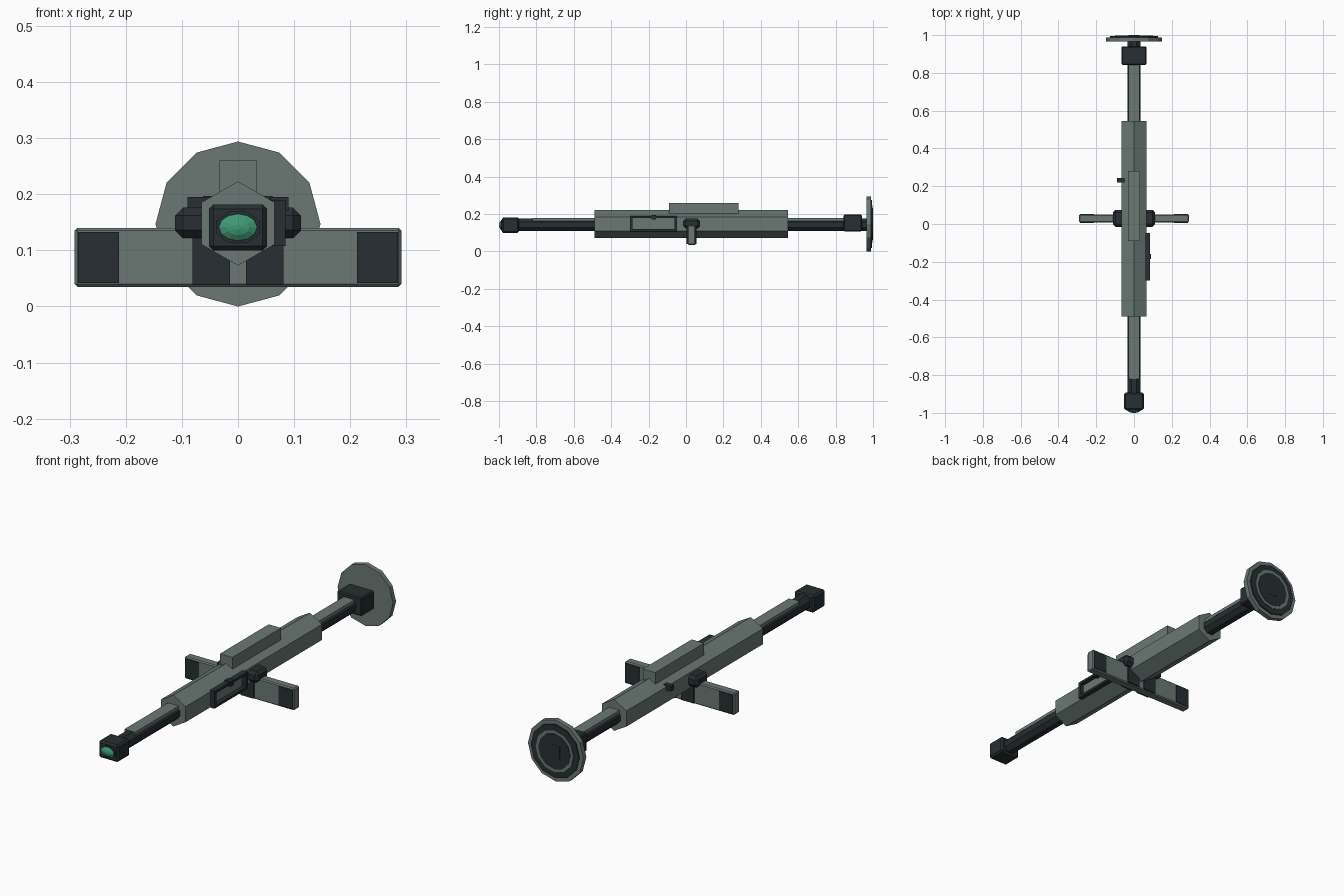
import bpy, bmesh, math
from mathutils import Matrix, Vector

if "Cube" in bpy.data.objects:
    bpy.data.objects.remove(bpy.data.objects["Cube"])


def mat(name, c):
    m = bpy.data.materials.new(name)
    m.diffuse_color = (*c, 1)
    m.use_nodes = True
    m.node_tree.nodes["Principled BSDF"].inputs["Base Color"].default_value = m.diffuse_color
    return m


GREY = mat("grey_green", (0.145, 0.19, 0.175))
DARK = mat("charcoal", (0.02, 0.028, 0.032))
GREEN = mat("lens_green", (0.05, 0.32, 0.18))


def finish(name, bm, m):
    bmesh.ops.recalc_face_normals(bm, faces=bm.faces)
    me = bpy.data.meshes.new(name)
    bm.to_mesh(me)
    bm.free()
    me.materials.append(m)
    ob = bpy.data.objects.new(name, me)
    bpy.context.collection.objects.link(ob)
    return ob


def box(name, x, y, z, m, bevel=0.0):
    bm = bmesh.new()
    lo, hi = Vector((x[0], y[0], z[0])), Vector((x[1], y[1], z[1]))
    bmesh.ops.create_cube(bm, size=1, matrix=Matrix.Translation((lo + hi) / 2) @ Matrix.Diagonal((*(hi - lo), 1)))
    if bevel:
        bmesh.ops.bevel(bm, geom=bm.edges[:], offset=bevel, segments=1, affect='EDGES')
    return finish(name, bm, m)


def lathe(name, rings, z, n, m, phase=0.0, squash=1.0):
    """Loft n-gon rings (y, radius) along y, with end caps."""
    bm = bmesh.new()
    loops = []
    for y, r in rings:
        angles = [math.tau * i / n + phase for i in range(n)]
        loops.append([bm.verts.new((r * math.sin(a), y, z + r * squash * math.cos(a))) for a in angles])
    for a, b in zip(loops, loops[1:]):
        for i in range(n):
            bm.faces.new((a[i], a[(i + 1) % n], b[(i + 1) % n], b[i]))
    bm.faces.new(loops[0])
    bm.faces.new(loops[-1])
    return finish(name, bm, m)


# Main hexagonal body and top housing
lathe("body", [(-0.49, 0.075), (0.545, 0.075)], 0.148, 6, GREY)
box("top_housing", (-0.033, 0.033), (-0.09, 0.28), (0.17, 0.26), GREY)

# Front and rear tubes with their upper covers
P8 = math.pi / 8
lathe("front_tube", [(-0.9, 0.037), (-0.45, 0.037)], 0.143, 8, DARK, P8)
lathe("rear_tube", [(0.5, 0.037), (0.97, 0.037)], 0.143, 8, DARK, P8)
box("front_tube_cover", (-0.028, 0.028), (-0.82, -0.47), (0.162, 0.179), GREY)
box("rear_tube_cover", (-0.028, 0.028), (0.53, 0.86), (0.162, 0.179), GREY)

# Muzzle and lens
box("muzzle", (-0.052, 0.052), (-0.985, -0.892), (0.1, 0.182), DARK, 0.008)
lathe("lens_socket", [(-0.98, 0.042), (-0.988, 0.042)], 0.141, 8, DARK, P8, 0.72)
lathe("lens", [(-0.98, 0.037), (-0.99, 0.034), (-0.997, 0.02), (-1.0, 0.006)], 0.141, 12, GREEN, 0, 0.7)

# Rear collar and layered end disc
box("rear_collar", (-0.066, 0.066), (0.842, 0.94), (0.108, 0.197), DARK, 0.005)
lathe("end_disc", [(0.965, 0.147), (0.988, 0.147)], 0.147, 12, GREY)
lathe("disc_dark_face", [(0.98, 0.128), (0.994, 0.128)], 0.147, 12, DARK)
lathe("disc_ring", [(0.98, 0.1), (0.997, 0.1)], 0.147, 12, GREY)
lathe("disc_core", [(0.98, 0.085), (0.999, 0.085)], 0.147, 12, DARK)
box("disc_plug", (-0.03, 0.03), (0.98, 1.0), (0.117, 0.177), DARK)

# Cross arm with pads and hubs on both sides
box("cross_arm", (-0.291, 0.291), (0.009, 0.051), (0.035, 0.14), GREY, 0.005)
for s, side in ((1, "right"), (-1, "left")):
    def mx(a, b):
        return tuple(sorted((s * a, s * b)))
    box(side + "_tip_pad", mx(0.212, 0.285), (0.006, 0.054), (0.042, 0.133), DARK)
    box(side + "_inner_pad", mx(0.014, 0.081), (0.003, 0.057), (0.039, 0.141), DARK)
    box(side + "_hub", mx(0.05, 0.112), (-0.015, 0.075), (0.122, 0.176), DARK, 0.014)

# Hollow side frame on the right
FX = (0.052, 0.085)
box("frame_top", FX, (-0.3, -0.047), (0.178, 0.19), DARK)
box("frame_bottom", FX, (-0.3, -0.047), (0.108, 0.12), DARK)
box("frame_front", FX, (-0.3, -0.286), (0.108, 0.19), DARK)
box("frame_rear", FX, (-0.061, -0.047), (0.108, 0.19), DARK)
box("frame_catch", (0.058, 0.09), (-0.185, -0.16), (0.17, 0.195), DARK)

# Small knob on the left
box("left_knob", (-0.09, -0.045), (0.22, 0.243), (0.17, 0.195), DARK)
